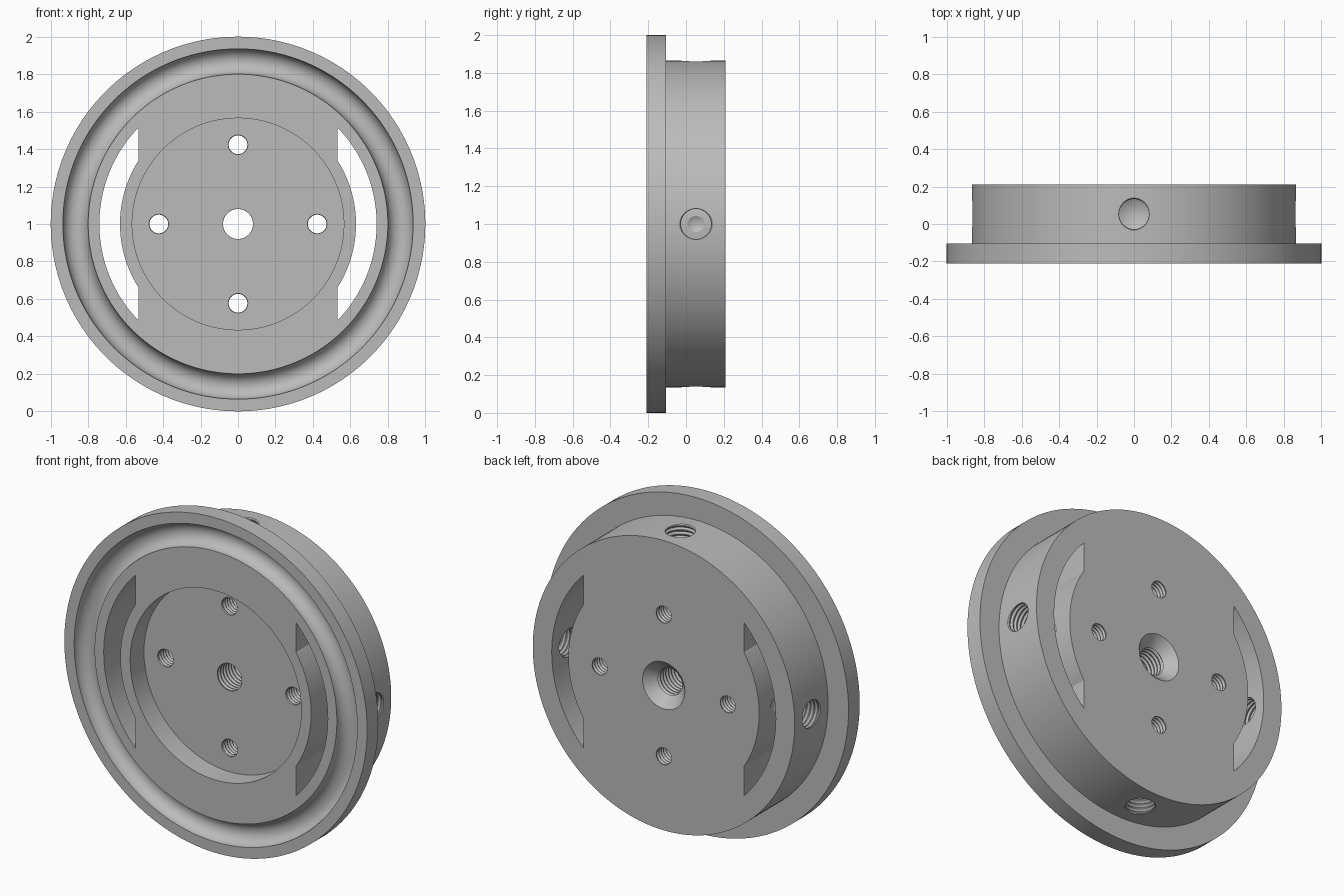
import bpy, bmesh, math
from mathutils import Matrix, Vector

if "Cube" in bpy.data.objects:
    bpy.data.objects.remove(bpy.data.objects["Cube"], do_unlink=True)

FRONT, BACK = -0.21, 0.21
FLOOR = -0.08
CENTRE = Matrix.Translation((0, 0, 1))

grey = bpy.data.materials.new("plain grey")
grey.use_nodes = True
colour = (0.5, 0.5, 0.5, 1)
grey.diffuse_color = colour
grey.node_tree.nodes["Principled BSDF"].inputs["Base Color"].default_value = colour


def finish(name, bm, matrix):
    bmesh.ops.recalc_face_normals(bm, faces=bm.faces)
    bm.transform(matrix)
    mesh = bpy.data.meshes.new(name)
    bm.to_mesh(mesh)
    bm.free()
    mesh.materials.append(grey)
    obj = bpy.data.objects.new(name, mesh)
    bpy.context.collection.objects.link(obj)
    return obj


def lathe(name, profile, steps, matrix=CENTRE):
    """Turn (radius, y) points around the y axis."""
    bm = bmesh.new()
    verts = [bm.verts.new((r, y, 0)) for r, y in profile]
    edges = [bm.edges.new(pair) for pair in zip(verts, verts[1:])]
    bmesh.ops.spin(bm, geom=verts + edges, cent=(0, 0, 0), axis=(0, 1, 0),
                   angle=math.tau, steps=steps, use_duplicate=False)
    bmesh.ops.remove_doubles(bm, verts=bm.verts, dist=1e-5)
    return finish(name, bm, matrix)


def thread(radius, start, end, pitch=0.026):
    """Ridged hole wall from start to end."""
    count = round((end - start) / pitch)
    step = (end - start) / count
    points = []
    for i in range(count):
        y = start + i * step
        points += [(radius, y), (radius, y + step * 0.2),
                   (radius * 1.12, y + step * 0.6)]
    return points + [(radius, end)]


def slot_cutter(name, side):
    """Crescent slot with straight inner ends."""
    outer, inner, flat = 0.74, 0.63, 0.53
    a, b = math.acos(flat / outer), math.acos(flat / inner)
    n = 40
    outline = [(outer, a * (2 * i / n - 1)) for i in range(n + 1)]
    outline += [(inner, b * (1 - 2 * i / n)) for i in range(n + 1)]
    bm = bmesh.new()
    face = bm.faces.new([bm.verts.new((side * r * math.cos(t), -0.4, r * math.sin(t)))
                         for r, t in outline])
    ext = bmesh.ops.extrude_face_region(bm, geom=[face])
    moved = [v for v in ext["geom"] if isinstance(v, bmesh.types.BMVert)]
    bmesh.ops.translate(bm, verts=moved, vec=Vector((0, 0.8, 0)))
    return finish(name, bm, CENTRE)


# Flanged disc with front pocket and round-bottomed ring groove
mid, half = 0.8675, 0.0675
groove = [(mid - half * math.cos(math.pi * i / 20),
           FRONT + half * math.sin(math.pi * i / 20)) for i in range(21)]
disc = lathe("flanged_disc",
             [(0, FLOOR), (0.565, FLOOR), (0.565, FRONT)] + groove +
             [(1, FRONT), (1, -0.105), (0.865, -0.105), (0.865, BACK), (0, BACK)], 160)

cutters = [slot_cutter("left_slot_cutter", 1), slot_cutter("right_slot_cutter", -1)]

# Centre hole, countersunk at the back
cutters.append(lathe("centre_hole_cutter",
                     [(0, -0.13)] + thread(0.08, -0.13, 0.15) +
                     [(0.15, 0.22), (0, 0.22)], 40))

for k in range(4):
    turn = Matrix.Rotation(k * math.pi / 2, 4, 'Y')
    # Small threaded holes through the floor
    cutters.append(lathe("small_hole_cutter",
                         [(0, -0.12)] + thread(0.05, -0.12, 0.25, 0.022) + [(0, 0.25)],
                         28, CENTRE @ turn @ Matrix.Translation((0, 0, 0.423))))
    # Radial holes in the rim with a conical end
    outward = Matrix.Rotation(math.pi / 2, 4, 'X')
    cutters.append(lathe("rim_hole_cutter",
                         [(0, 0.603)] + thread(0.08, 0.651, 0.93) + [(0, 0.93)], 40,
                         CENTRE @ turn @ Matrix.Translation((0, 0.053, 0)) @ outward))

# Cut everything out of the disc
bpy.ops.object.select_all(action='DESELECT')
bpy.context.view_layer.objects.active = disc
disc.select_set(True)
for cutter in cutters:
    cutter.hide_render = True
    mod = disc.modifiers.new("cut", 'BOOLEAN')
    mod.operation = 'DIFFERENCE'
    mod.solver = 'EXACT'
    mod.object = cutter
    bpy.ops.object.modifier_apply(modifier=mod.name)
    bpy.data.objects.remove(cutter, do_unlink=True)

bpy.ops.object.shade_smooth_by_angle(angle=math.radians(25))
